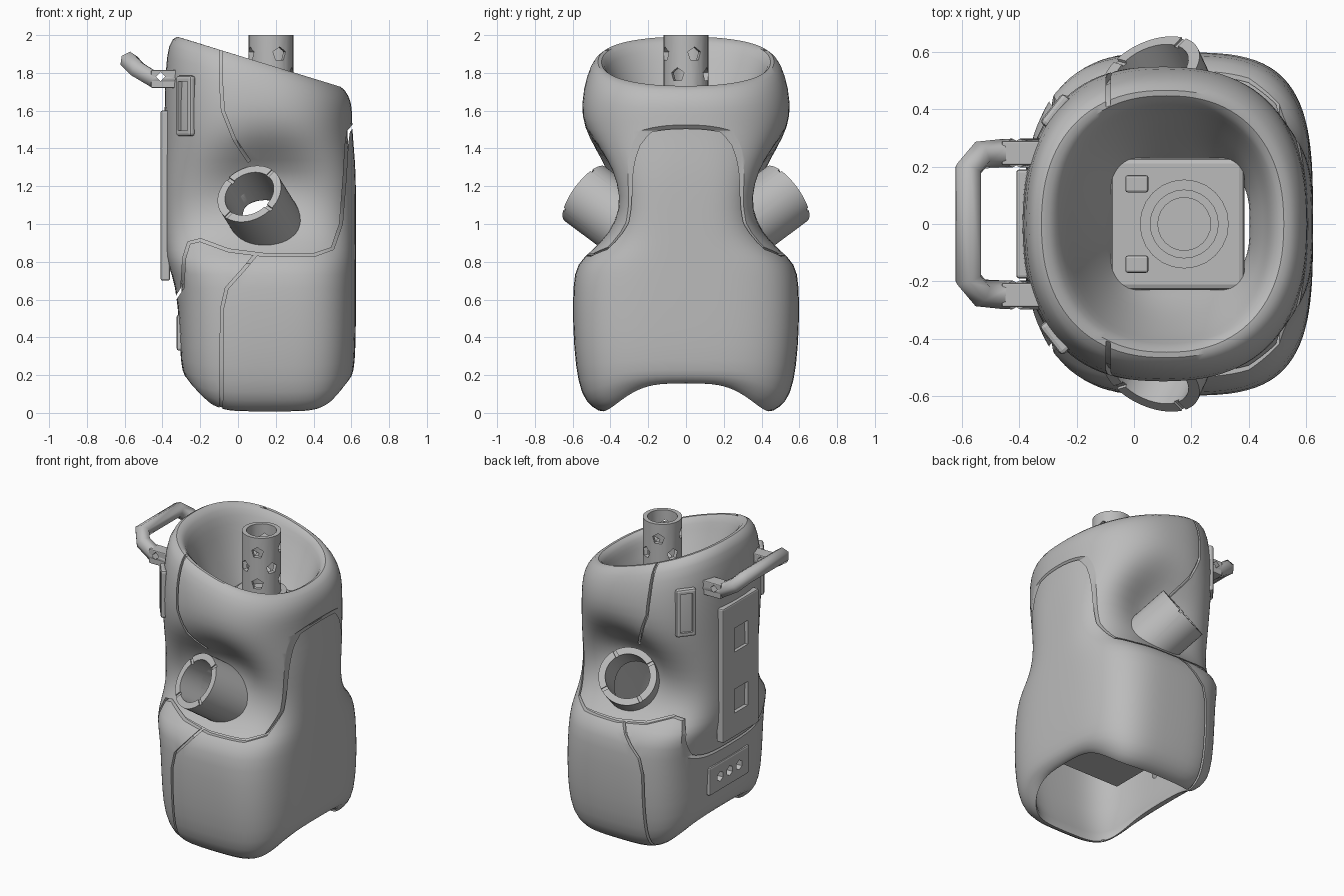
import bpy, bmesh, math
from mathutils import Vector, Matrix

if "Cube" in bpy.data.objects:
    bpy.data.objects.remove(bpy.data.objects["Cube"], do_unlink=True)

grey = bpy.data.materials.new("plain_grey")
grey.use_nodes = True
grey.diffuse_color = (0.5, 0.5, 0.5, 1)
grey.node_tree.nodes["Principled BSDF"].inputs["Base Color"].default_value = (0.5, 0.5, 0.5, 1)


def make(name, bm):
    bmesh.ops.recalc_face_normals(bm, faces=bm.faces)
    mesh = bpy.data.meshes.new(name)
    bm.to_mesh(mesh)
    bm.free()
    mesh.materials.append(grey)
    ob = bpy.data.objects.new(name, mesh)
    bpy.context.collection.objects.link(ob)
    return ob


def activate(ob):
    bpy.ops.object.select_all(action='DESELECT')
    ob.select_set(True)
    bpy.context.view_layer.objects.active = ob


def apply_mod(ob, kind, **settings):
    activate(ob)
    mod = ob.modifiers.new("step", kind)
    for key, value in settings.items():
        setattr(mod, key, value)
    bpy.ops.object.modifier_apply(modifier=mod.name)


def cut(ob, cutters, keep=False):
    for c in cutters:
        c.hide_render = True
        apply_mod(ob, 'BOOLEAN', operation='DIFFERENCE', solver='EXACT', object=c)
        if not keep:
            bpy.data.objects.remove(c, do_unlink=True)


def smooth(ob, angle=35):
    activate(ob)
    bpy.ops.object.shade_smooth_by_angle(angle=math.radians(angle))


def box(name, lo, hi, bevel=0):
    bm = bmesh.new()
    bmesh.ops.create_cube(bm, size=1)
    for v in bm.verts:
        v.co = Vector([(a + b) / 2 + c * (b - a) for a, b, c in zip(lo, hi, v.co)])
    ob = make(name, bm)
    if bevel:
        apply_mod(ob, 'BEVEL', width=bevel, segments=2)
    return ob


def rod(name, start, end, radius, sides=40):
    a, b = Vector(start), Vector(end)
    bm = bmesh.new()
    turn = (b - a).to_track_quat('Z', 'Y').to_matrix().to_4x4()
    bmesh.ops.create_cone(bm, cap_ends=True, segments=sides, radius1=radius, radius2=radius,
                          depth=(b - a).length, matrix=Matrix.Translation((a + b) / 2) @ turn)
    return make(name, bm)


def ribbon(path, width=0.016):
    """Thin cutter that follows an xz path across the whole body."""
    pts = [Vector(p) for p in path]
    left, right = [], []
    for i, p in enumerate(pts):
        d = (pts[min(i + 1, len(pts) - 1)] - pts[max(i - 1, 0)]).normalized()
        side = Vector((-d.y, d.x)) * width / 2
        left.append(p + side)
        right.append(p - side)
    bm = bmesh.new()
    face = bm.faces.new([bm.verts.new((x, -.9, z)) for x, z in left + right[::-1]])
    for v in bmesh.ops.extrude_face_region(bm, geom=[face])["geom"]:
        if isinstance(v, bmesh.types.BMVert):
            v.co.y = .9
    return make("seam_cutter", bm)


def loft(name, profile, ring_closed, inset=0, sides=48):
    """Skin of superellipse rings; the last ring meets the first, or both ends are capped."""
    bm = bmesh.new()
    rings = []
    for z, x0, x1, w, n, tilt, lift in profile:
        ring = []
        for i in range(sides):
            a = math.tau * (i + .5) / sides
            c, s = math.cos(a), math.sin(a)
            nx = math.copysign(abs(c) ** (2 / n), c)
            ny = math.copysign(abs(s) ** (2 / n), s)
            x = (x0 + x1) / 2 + nx * ((x1 - x0) / 2 - inset)
            ring.append(bm.verts.new((x, (w - inset) * ny, z - tilt * (x - .12) + lift * nx ** 6)))
        rings.append(ring)
    pairs = list(zip(rings, rings[1:]))
    if ring_closed:
        pairs.append((rings[-1], rings[0]))
    else:
        bm.faces.new(rings[0])
        bm.faces.new(rings[-1])
    for ring, after in pairs:
        for i in range(sides):
            j = (i + 1) % sides
            bm.faces.new((ring[i], ring[j], after[j], after[i]))
    return make(name, bm)


def dent(ob):
    """Press a soft hollow around each arm socket."""
    for v in ob.data.vertices:
        x, y, z = v.co
        depth = .1 * math.exp(-((x - .17) / .23) ** 2 - ((z - 1.25) / .2) ** 2)
        v.co.y -= math.copysign(depth * min(1, abs(y) / .25), y)


# Hollow body: outer wall, rolled rim, funnel and inner wall as one closed loft
# Each ring: height, back x, front x, half width, squareness, tilt, edge lift
OUTER = [(-.01, -.2, .54, .42, 3.5, 0, .16), (.03, -.25, .575, .505, 3.5, 0, .135),
         (.1, -.285, .605, .555, 3.5, 0, .09), (.24, -.305, .62, .585, 3.5, 0, .02),
         (.45, -.31, .625, .6, 3.5, 0, 0),
         (.68, -.33, .625, .6, 3.3, 0, 0), (.79, -.375, .625, .58, 3.2, 0, 0),
         (.86, -.385, .625, .5, 3.2, 0, 0), (.95, -.39, .625, .415, 3.3, 0, 0),
         (1.08, -.39, .625, .38, 3.5, 0, 0), (1.22, -.39, .625, .42, 3.3, 0, 0),
         (1.34, -.39, .62, .485, 2.8, 0, 0), (1.45, -.39, .61, .54, 2.5, 0, 0),
         (1.57, -.39, .605, .56, 2.4, .06, 0), (1.71, -.385, .605, .545, 2.4, .2, 0),
         (1.815, -.37, .59, .51, 2.4, .29, 0), (1.868, -.325, .545, .465, 2.3, .31, 0)]
INNER = [(1.848, -.27, .5, .43, 2.3, .31, 0), (1.78, -.235, .475, .405, 2.3, .28, 0),
         (1.69, -.2, .46, .36, 2.3, .2, 0), (1.6, -.15, .44, .315, 2.4, .08, 0),
         (1.51, -.1, .42, .27, 2.6, 0, 0), (1.43, -.06, .395, .225, 3, 0, 0),
         (1.37, -.08, .42, .245, 3, 0, 0), (1.26, -.3, .54, .33, 3, 0, 0),
         (1.08, -.33, .575, .32, 3, 0, 0),
         (.92, -.33, .575, .36, 3, 0, 0), (.78, -.31, .575, .51, 3.2, 0, 0),
         (.65, -.27, .575, .545, 3.5, 0, 0), (.24, -.25, .57, .53, 3.5, 0, .02),
         (.06, -.21, .54, .45, 3.5, 0, .125)]
body = loft("body_shell", OUTER + INNER, True)
apply_mod(body, 'SUBSURF', levels=1)
dent(body)

# Arm sockets: angled open tubes with notched ends, trimmed at the inner wall
for side, label in ((-1, "right"), (1, "left")):
    axis = Vector((-.35, .75 * side, .56)).normalized()
    tip = Vector((.06, .535 * side, 1.16))
    bore = rod("bore", tip + axis * .06, tip - axis * .42, .138)
    cut(body, [bore], keep=True)
    tube = rod(label + "_arm_socket", tip, tip - axis * .4, .18)
    u = axis.orthogonal().normalized()
    v = axis.cross(u)
    cut(tube, [bore, box("trim", (-1, -.29, 0), (1, .29, 2))])
    cut(tube, [rod("notch", tip + d * .25, tip - d * .25, .014, 4) for d in (u, v)])
    smooth(tube)

# Shallow seams between the shell pieces
core = loft("seam_core", OUTER, False, inset=.028)
dent(core)
seams = [
    ribbon([(-.09, -.1), (-.085, .55), (-.06, .66), (.03, .76), (.1, .845)]),
    ribbon([(.06, 1.33), (-.02, 1.45), (-.08, 1.6), (-.09, 1.75), (-.09, 2.1)]),
    ribbon([(-.45, .6), (-.33, .605), (-.295, .66), (-.285, .82), (-.26, .9), (-.2, .915), (-.05, .86),
            (.15, .835), (.4, .835), (.5, .87), (.545, 1.0), (.565, 1.25), (.575, 1.42), (.585, 1.49),
            (.61, 1.52), (.7, 1.525)])]
for seam in seams:
    cut(seam, [core], keep=True)
cut(body, seams)
bpy.data.objects.remove(core, do_unlink=True)

# Vent plate low on the back with three holes
vent = box("vent_plate", (-.325, -.21, .33), (-.29, .21, .52), .012)
for y in (-.1, 0, .1):
    hole = rod("vent_hole", (-.5, y, .425), (-.1, y, .425), .033, 6)
    cut(body, [hole], keep=True)
    cut(vent, [hole])
smooth(body)

# Back panel with two square recesses
panel = box("back_panel", (-.41, -.19, .7), (-.36, .19, 1.6), .01)
cut(panel, [box("recess", (-.5, -.07, z - .08), (-.385, .07, z + .08)) for z in (1.35, .94)])

# Carry handle: a bent loop held by two square lugs
half = [(-.3, .247, 1.765), (-.45, .247, 1.768), (-.535, .24, 1.82), (-.578, .19, 1.865)]
curve = bpy.data.curves.new("handle_loop", 'CURVE')
curve.dimensions = '3D'
curve.bevel_depth = .05
curve.bevel_resolution = 1
curve.use_fill_caps = True
curve.materials.append(grey)
path = [Vector(p) for p in half] + [Vector((x, -y, z)) for x, y, z in reversed(half)]
spline = curve.splines.new('POLY')
spline.points.add(len(path) - 1)
for point, p in zip(spline.points, path):
    point.co = (*p, 1)
loop = bpy.data.objects.new("handle_loop", curve)
bpy.context.collection.objects.link(loop)
activate(loop)
bpy.ops.object.convert(target='MESH')
for side, label in ((-1, "right"), (1, "left")):
    y0, y1 = sorted((.205 * side, .29 * side))
    lug = box(label + "_handle_lug", (-.46, y0, 1.72), (-.27, y1, 1.815), .006)
    pin = rod("pin_hole", (-.41, 0, 1.78), (-.41, .5 * side, 1.78), .025, 4)
    cut(loop, [pin], keep=True)
    cut(lug, [pin])
    # Slotted strap bracket lying on the rounded back corner below each lug
    bracket = box(label + "_strap_bracket", (-.065, -.022, -.16), (.065, .018, .16), .015)
    cut(bracket, [box("slot", (-.04, -.1, -.13), (.04, .1, .13))])
    turn = Matrix.Rotation(math.radians(52 * side), 4, 'Z')
    bracket.data.transform(Matrix.Translation((-.275, .395 * side, 1.625)) @ turn)

# Neck post: perforated tube standing on a mounting frame
post = rod("neck_post", (.175, 0, 1.5), (.175, 0, 2.0), .12, 24)
cut(post, [rod("core", (.175, 0, 1.58), (.175, 0, 2.1), .092, 24)])
for row, z in enumerate((1.9, 1.79, 1.69)):
    for k in range(4):
        a = math.tau * (k + .5 * (row % 2) + .25) / 4
        cut(post, [rod("port", (.175, 0, z), (.175 + .2 * math.cos(a), .2 * math.sin(a), z), .038, 5)])
smooth(post)
collar = rod("neck_collar", (.175, 0, 1.5), (.175, 0, 1.6), .155, 24)
smooth(collar)
box("mount_plate", (-.08, -.23, 1.46), (.385, .23, 1.53), .02)
for y in (-.17, .11):
    box("mount_block", (-.03, y, 1.52), (.05, y + .06, 1.61), .008)

# Equipment shelf inside the lower body
box("inner_shelf", (-.15, -.34, .4), (.36, .34, .45))
